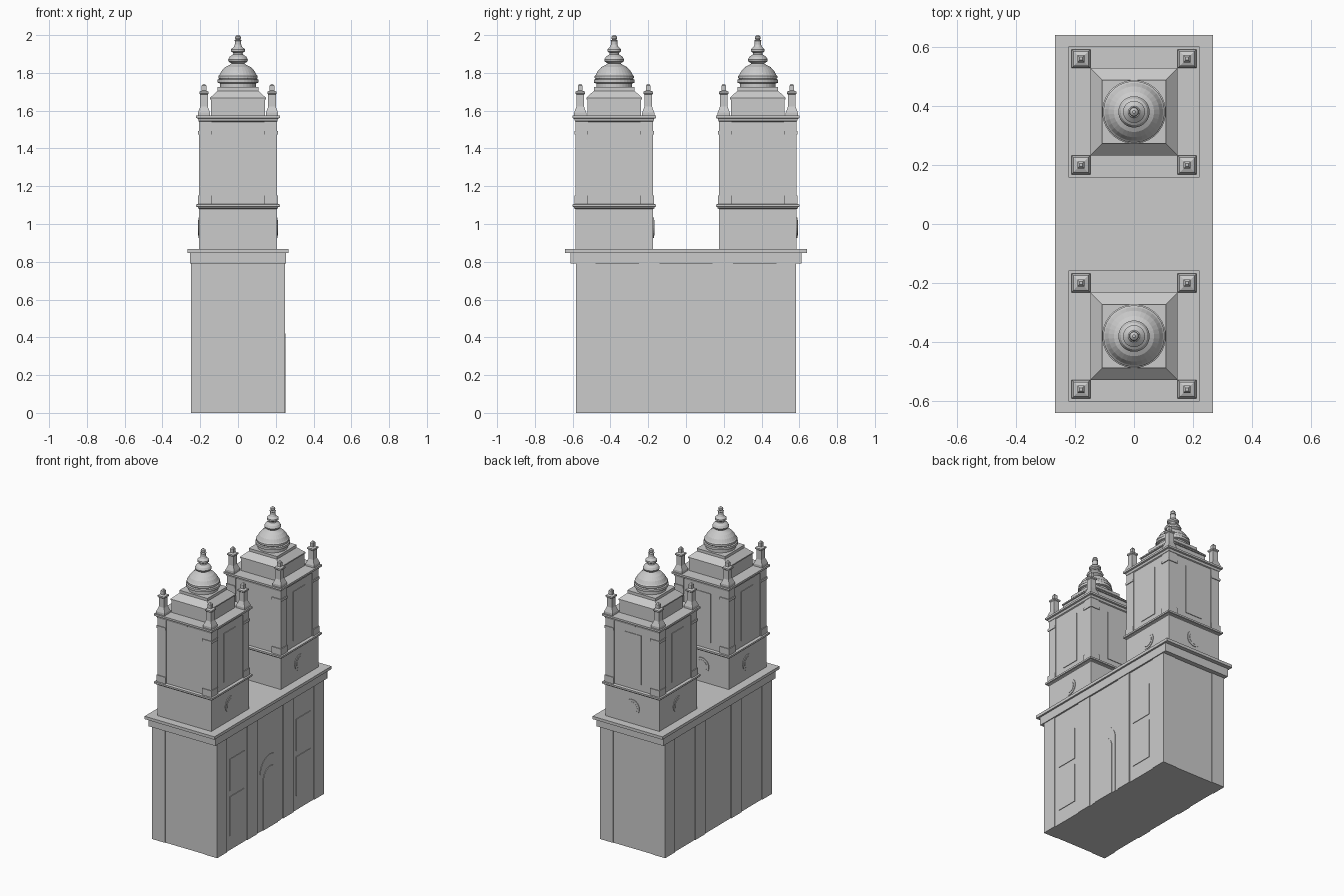
import bpy, bmesh, math
from mathutils import Matrix, Vector

if "Cube" in bpy.data.objects:
    bpy.data.objects.remove(bpy.data.objects["Cube"])


def make(name, bm, smooth=False):
    bmesh.ops.recalc_face_normals(bm, faces=bm.faces)
    me = bpy.data.meshes.new(name)
    bm.to_mesh(me)
    bm.free()
    ob = bpy.data.objects.new(name, me)
    bpy.context.collection.objects.link(ob)
    return ob


def add_box(bm, x0, x1, y0, y1, z0, z1, m=Matrix()):
    t = Matrix.Translation(((x0 + x1) / 2, (y0 + y1) / 2, (z0 + z1) / 2))
    s = Matrix.Diagonal((x1 - x0, y1 - y0, z1 - z0, 1))
    bmesh.ops.create_cube(bm, size=1, matrix=m @ t @ s)


def box(name, *ext):
    bm = bmesh.new()
    add_box(bm, *ext)
    return make(name, bm)


def lathe(name, profile, sides, loc):
    """Stack rings (radius, z); four sides gives a square with half width = radius."""
    bm = bmesh.new()
    k = math.sqrt(2) if sides == 4 else 1
    rings = []
    for r, z in profile:
        rings.append([bm.verts.new((loc[0] + k * r * math.cos(math.tau * (i + .5) / sides),
                                    loc[1] + k * r * math.sin(math.tau * (i + .5) / sides), z))
                      for i in range(sides)])
    for a, b in zip(rings, rings[1:]):
        for i in range(sides):
            j = (i + 1) % sides
            bm.faces.new((a[i], a[j], b[j], b[i]))
    bm.faces.new(rings[0])
    bm.faces.new(rings[-1])
    return make(name, bm)


def arch(name, w, top, x0, x1):
    """Round-headed slab standing on the ground, facing +x."""
    bm = bmesh.new()
    pts = [(-w, 0), (w, 0)] + [(w * math.cos(math.pi * i / 16), top - w + w * math.sin(math.pi * i / 16))
                               for i in range(17)]
    f = bm.faces.new([bm.verts.new((x0, y, z)) for y, z in pts])
    ext = bmesh.ops.extrude_face_region(bm, geom=[f])['geom']
    bmesh.ops.translate(bm, vec=(x1 - x0, 0, 0), verts=[v for v in ext if isinstance(v, bmesh.types.BMVert)])
    return make(name, bm)


# Main block and its cornice
box("base_wall", -.244, .244, -.579, .579, 0, .79)
box("base_frieze", -.255, .255, -.612, .612, .79, .847)
box("base_cornice", -.267, .267, -.64, .64, .847, .867)

# Pilasters on both long sides; the outer ones wrap the corners
for sx in (-1, 1):
    xs = sorted((sx * .15, sx * .249))
    for y0, y1 in ((-.583, -.478), (-.25, -.14), (.14, .25), (.478, .583)):
        box("pilaster", *xs, y0, y1, 0, .79)

# Doorway and bay panels on the decorated side
arch("door_surround", .11, .5, .23, .247)
arch("door", .08, .42, .23, .251)
for sy in (-1, 1):
    for z0, z1 in ((.1, .37), (.41, .63)):
        box("bay_panel", .23, .248, *sorted((sy * .285, sy * .44)), z0, z1)

DOME = [(.095, 1.72), (.095, 1.744), (.108, 1.748), (.108, 1.764), (.1, 1.768), (.104, 1.774),
        (.104, 1.784), (.098, 1.79), (.086, 1.812), (.068, 1.831), (.044, 1.843), (.034, 1.85),
        (.05, 1.86), (.053, 1.87), (.045, 1.885), (.026, 1.898), (.025, 1.906), (.037, 1.914),
        (.037, 1.925), (.022, 1.938), (.017, 1.95), (.017, 1.968), (.02, 1.972), (.011, 1.976),
        (.016, 1.984), (.014, 1.993), (.005, 2.0)]
PINNACLE = [(.032, 1.573), (.032, 1.59), (.02, 1.622), (.02, 1.685), (.025, 1.69), (.025, 1.7),
            (.012, 1.706), (.012, 1.732), (.005, 1.742)]

for cy in (-.38, .38):
    c = (0, cy)
    # Tower stages and cornices
    lathe("tower_body", [(.206, .86), (.206, 1.08), (.213, 1.084), (.213, 1.09), (.222, 1.092),
                         (.222, 1.104), (.201, 1.106), (.201, 1.54), (.208, 1.544), (.212, 1.558),
                         (.222, 1.561), (.222, 1.574)], 4, c)
    lathe("attic_roof", [(.142, 1.57), (.142, 1.658), (.148, 1.66), (.148, 1.668),
                         (.108, 1.705), (.108, 1.724)], 4, c)
    lathe("dome_and_finial", DOME, 32, c)

    # Corner piers with bases and capitals, topped by pinnacles
    bm = bmesh.new()
    for sx in (-1, 1):
        for sy in (-1, 1):
            for half, z0, z1 in ((.206, 1.1, 1.55), (.211, 1.1, 1.15), (.211, 1.475, 1.492)):
                add_box(bm, *sorted((sx * .14, sx * half)),
                        *sorted((cy + sy * .14, cy + sy * half)), z0, z1)
            lathe("pinnacle", PINNACLE, 4, (sx * .18, cy + sy * .18))
    make("corner_piers", bm)

    # Belfry panels and round windows on three sides
    bm = bmesh.new()
    for a in (0, 90, 180):
        m = Matrix.Translation((0, cy, 0)) @ Matrix.Rotation(math.radians(a), 4, 'Z')
        add_box(bm, .19, .205, -.065, .065, 1.15, 1.49, m)
        disc = m @ Matrix.Translation((.205, 0, .98)) @ Matrix.Rotation(math.pi / 2, 4, 'Y')
        for r, d in ((.055, .01), (.04, .014)):
            bmesh.ops.create_cone(bm, cap_ends=True, segments=24, radius1=r, radius2=r, depth=d, matrix=disc)
    make("tower_panels", bm)
